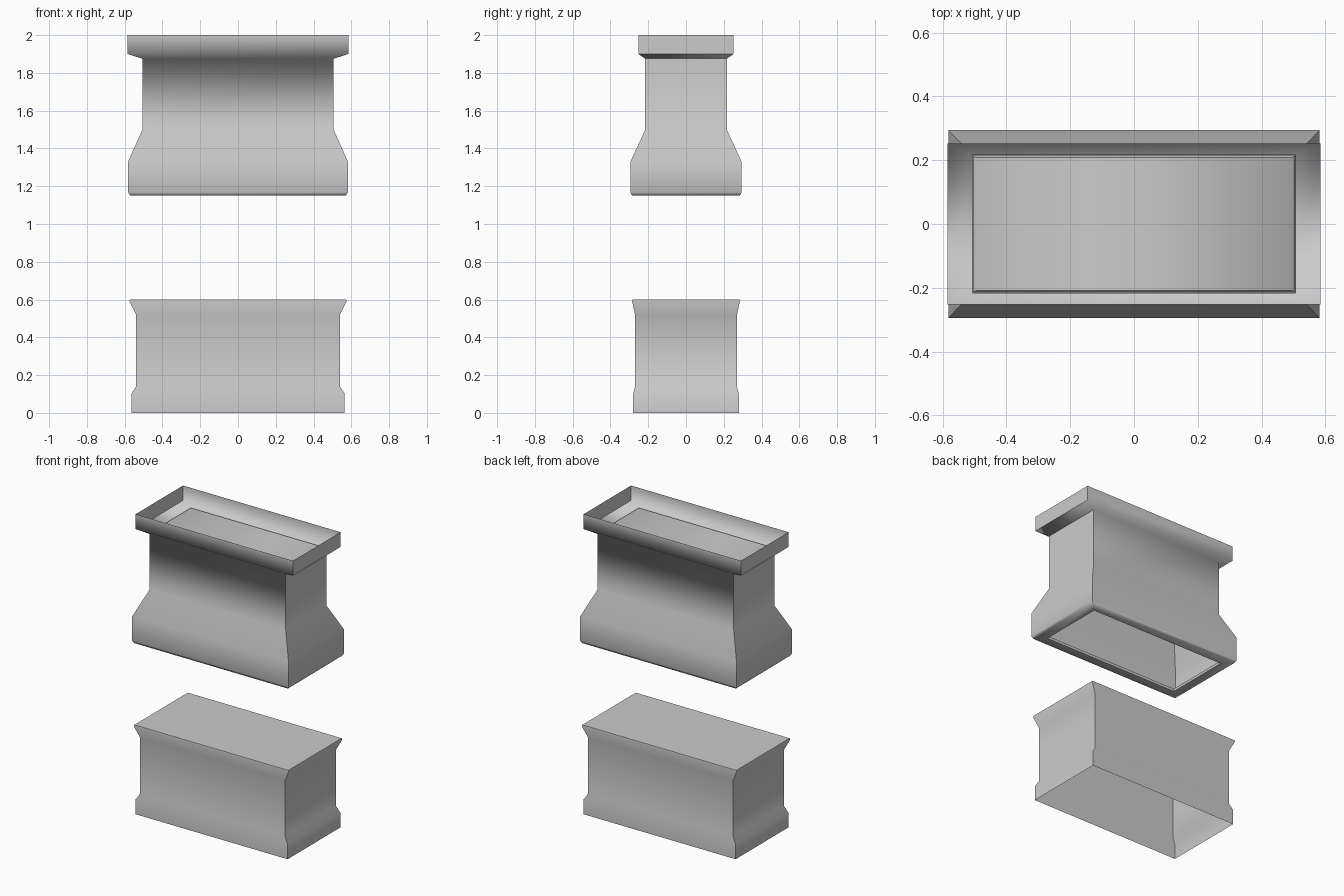
import bpy, bmesh
from math import radians

if "Cube" in bpy.data.objects:
    bpy.data.objects.remove(bpy.data.objects["Cube"])


def rectangular_shell(name, profile, cap_top):
    """Loft mitred rectangles given as (half width, half depth, height)."""
    bm = bmesh.new()
    rings = [[bm.verts.new((sx * hx, sy * hy, z))
              for sx, sy in ((-1, -1), (1, -1), (1, 1), (-1, 1))]
             for hx, hy, z in profile]
    for low, high in zip(rings, rings[1:]):
        for i in range(4):
            j = (i + 1) % 4
            bm.faces.new((low[i], low[j], high[j], high[i]))
    if cap_top:
        bm.faces.new(rings[-1])
    mesh = bpy.data.meshes.new(name)
    bm.to_mesh(mesh)
    bm.free()
    obj = bpy.data.objects.new(name, mesh)
    bpy.context.collection.objects.link(obj)
    bpy.ops.object.select_all(action='DESELECT')
    obj.select_set(True)
    bpy.context.view_layer.objects.active = obj
    bpy.ops.object.shade_smooth_by_angle(angle=radians(65))
    return obj


# Lower block: plinth, straight wall, flared lip, closed top and open bottom
rectangular_shell("lower_block", [
    (0.565, 0.28, 0.0), (0.565, 0.28, 0.10), (0.54, 0.27, 0.14),
    (0.54, 0.27, 0.52), (0.575, 0.285, 0.59), (0.572, 0.283, 0.60)], True)

# Upper block: inward bottom rim, wide base, neck and open tray rim
rectangular_shell("upper_block", [
    (0.505, 0.22, 1.165), (0.51, 0.225, 1.15), (0.57, 0.285, 1.15),
    (0.582, 0.294, 1.168), (0.582, 0.294, 1.33), (0.506, 0.216, 1.50),
    (0.506, 0.216, 1.875), (0.585, 0.252, 1.90), (0.585, 0.252, 2.0)], False)

# Floor of the tray, slightly raised above the neck
rectangular_shell("tray_floor", [
    (0.505, 0.215, 1.875), (0.497, 0.209, 1.89)], True)
